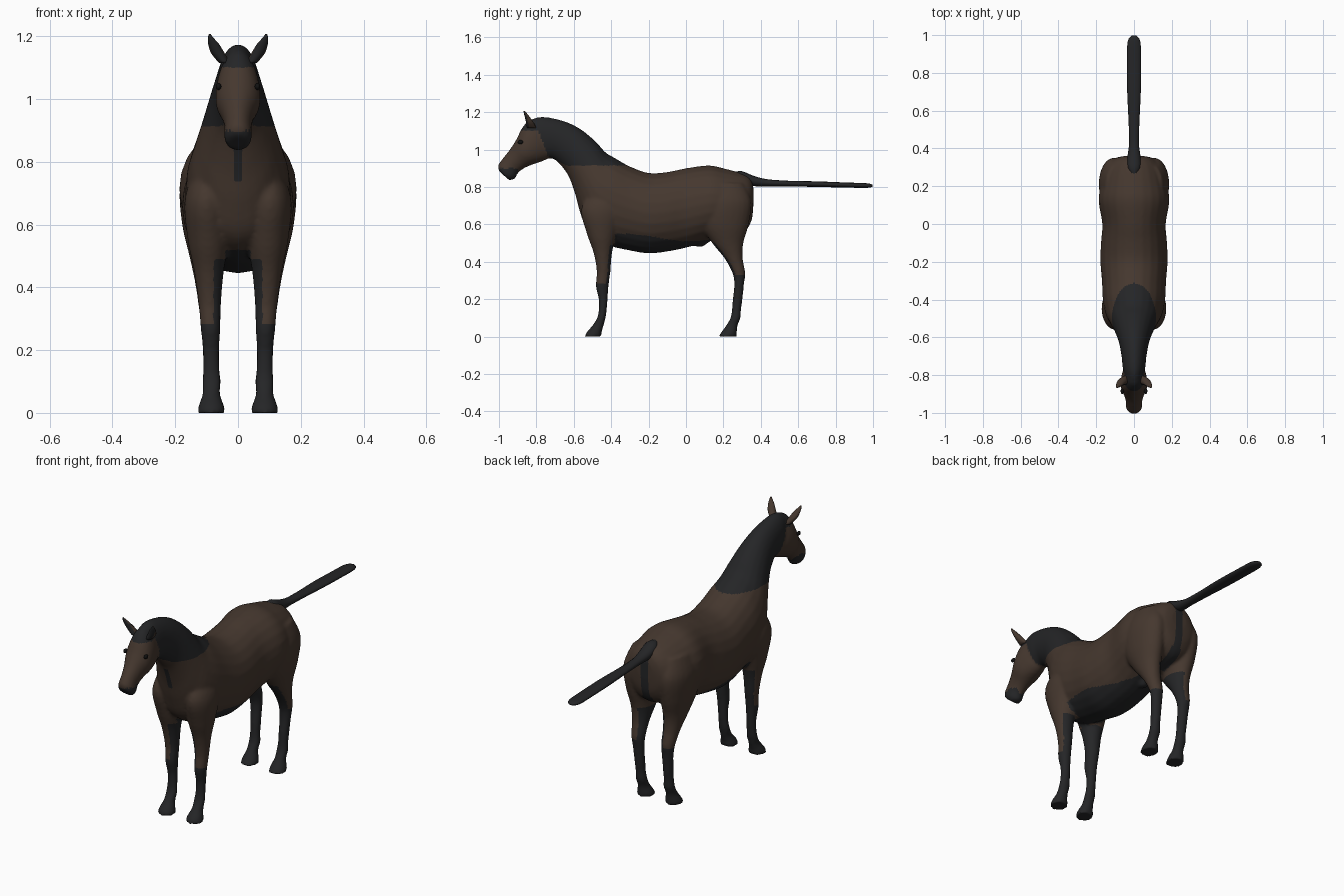
import bpy, bmesh, math
from mathutils import Vector

if "Cube" in bpy.data.objects:
    bpy.data.objects.remove(bpy.data.objects["Cube"])


def material(name, rgb):
    m = bpy.data.materials.new(name)
    m.diffuse_color = (*rgb, 1)
    m.use_nodes = True
    m.node_tree.nodes["Principled BSDF"].inputs["Base Color"].default_value = m.diffuse_color
    return m


BROWN = material("brown coat", (0.060, 0.039, 0.028))
DARK = material("charcoal hair", (0.018, 0.0185, 0.020))
EYE = material("black eye", (0.006, 0.006, 0.006))


def loft(name, rings, sides=24, steps=5):
    """Closed tube through elliptical rings (centre, half axis u, half axis v)."""
    rows = []
    for i in range(len(rings) - 1):
        p = [rings[max(0, min(len(rings) - 1, i + k))] for k in (-1, 0, 1, 2)]
        for s in range(steps):
            t = s / steps
            rows.append([b + 0.5 * t * ((c - a) + t * ((2 * a - 5 * b + 4 * c - d)
                         + t * (3 * (b - c) + d - a))) for a, b, c, d in zip(*p)])
    rows.append(rings[-1])
    bm = bmesh.new()
    loops = []
    for c, u, v in rows:
        angles = [2 * math.pi * k / sides for k in range(sides)]
        loops.append([bm.verts.new(c + u * math.cos(a) + v * math.sin(a)) for a in angles])
    for A, B in zip(loops, loops[1:]):
        for k in range(sides):
            bm.faces.new((A[k], A[(k + 1) % sides], B[(k + 1) % sides], B[k]))
    bm.faces.new(loops[0])
    bm.faces.new(loops[-1])
    bmesh.ops.recalc_face_normals(bm, faces=bm.faces)
    mesh = bpy.data.meshes.new(name)
    bm.to_mesh(mesh)
    bm.free()
    ob = bpy.data.objects.new(name, mesh)
    bpy.context.collection.objects.link(ob)
    return ob


def upright(top_y, top_z, low_y, low_z, w):
    """Ring between a topline point and an underline point."""
    t, b = Vector((0, top_y, top_z)), Vector((0, low_y, low_z))
    return (t + b) / 2, Vector((w, 0, 0)), (t - b) / 2


def level(z, y0, y1, x0, x1, side):
    """Horizontal ring filling a box at height z."""
    return (Vector((side * (x0 + x1) / 2, (y0 + y1) / 2, z)),
            Vector(((x1 - x0) / 2, 0, 0)), Vector((0, (y1 - y0) / 2, 0)))


def paint(ob, mats, rule):
    for m in mats:
        ob.data.materials.append(m)
    for f in ob.data.polygons:
        f.material_index = rule(f.center, f.normal)
        f.use_smooth = True


# Trunk and neck
trunk = [(.36, .80, .36, .70, .05), (.345, .845, .35, .62, .10), (.30, .872, .31, .56, .145),
         (.20, .90, .22, .53, .175), (.12, .915, .12, .51, .187), (0, .90, 0, .475, .168),
         (-.1, .88, -.1, .455, .175), (-.2, .875, -.2, .445, .178), (-.3, .91, -.3, .46, .17),
         (-.38, .955, -.42, .49, .165), (-.43, .985, -.52, .555, .15),
         (-.48, 1.04, -.565, .66, .125), (-.55, 1.10, -.595, .77, .10),
         (-.62, 1.14, -.635, .87, .08), (-.70, 1.165, -.70, .945, .066),
         (-.77, 1.175, -.75, .955, .06), (-.82, 1.165, -.77, .98, .05)]
# Head from poll to muzzle
head = [(-.79, 1.165, -.72, 1.0, .04), (-.84, 1.155, -.735, .955, .06),
        (-.877, 1.115, -.775, .935, .07), (-.907, 1.055, -.82, .92, .07),
        (-.942, 1.0, -.865, .90, .052), (-.978, .955, -.90, .873, .043),
        (-1.005, .915, -.915, .843, .044), (-1.0, .885, -.945, .836, .035)]
sheath = [(.03, .55, .03, .49, .02), (.08, .55, .08, .478, .03), (.14, .56, .13, .51, .02)]
# Legs as level rings: z, y range, x range
fore = [(0, -.542, -.45, .04, .13), (.025, -.53, -.45, .045, .125), (.06, -.50, -.44, .057, .113),
        (.1, -.475, -.43, .054, .114), (.14, -.467, -.424, .059, .111),
        (.2, -.467, -.419, .06, .112), (.27, -.482, -.414, .056, .119),
        (.35, -.477, -.404, .054, .126), (.45, -.495, -.395, .045, .14),
        (.55, -.53, -.37, .03, .16), (.68, -.56, -.33, .03, .17), (.8, -.5, -.33, .04, .13)]
hind = [(0, .173, .272, .04, .13), (.025, .19, .272, .045, .125), (.06, .215, .276, .057, .113),
        (.1, .238, .291, .054, .114), (.14, .245, .294, .059, .111), (.2, .25, .302, .059, .113),
        (.28, .258, .31, .057, .119), (.34, .248, .317, .054, .126), (.42, .205, .303, .05, .138),
        (.5, .14, .307, .04, .155), (.6, .08, .335, .03, .178), (.72, .07, .35, .03, .185),
        (.82, .1, .31, .04, .15)]

parts = [loft("trunk", [upright(*r) for r in trunk]),
         loft("head", [upright(*r) for r in head]),
         loft("sheath", [upright(*r) for r in sheath])]
for side in (-1, 1):
    parts.append(loft("fore_leg", [level(*r, side) for r in fore]))
    parts.append(loft("hind_leg", [level(*r, side) for r in hind]))

# Fuse the parts into one smooth skin
bpy.ops.object.select_all(action='DESELECT')
for p in parts:
    p.select_set(True)
body = parts[0]
bpy.context.view_layer.objects.active = body
bpy.ops.object.join()
body.name = "horse_body"
remesh = body.modifiers.new("fuse", 'REMESH')
remesh.mode = 'VOXEL'
remesh.voxel_size = 0.009
soft = body.modifiers.new("soften", 'SMOOTH')
soft.factor = 0.5
soft.iterations = 4
skin = bpy.data.meshes.new_from_object(body.evaluated_get(bpy.context.evaluated_depsgraph_get()))
body.modifiers.clear()
body.data = skin


def coat(c, n):
    """1 on dark points, 0 on brown coat."""
    x, y, z = abs(c.x), c.y, c.z
    inner = n.x * (1 if c.x > 0 else -1) < -0.35
    if y < -.3 and z > .74:
        behind_cheek = y > -.73 - (z - .95) * .41
        mane = behind_cheek and z > .915 + max(0, -.64 - y) * .5
        forelock = z > 1.1 and y < -.78
        muzzle = y < -.90 and z < .90
        throat = x < .013 and z < .86 and y < -.55
        return int(mane or forelock or muzzle or throat)
    if y < -.38:
        return int(z < .28 or (z < .49 and (inner or n.y > .6)) or (z < .52 and x < .04))
    if y < .13 and z > .4:
        return int(z < .53 + .02 * math.cos((y + .33) * 9))
    if z < .6:
        return int(z < .33 or (z < .5 and (inner or n.y < -.6)) or (x < .03 and y > .2))
    return int(x < .025 and y > .3)


paint(body, (BROWN, DARK), coat)

# Tail streaming backward
tail = [(.255, .84, .88, .015), (.30, .825, .884, .036), (.36, .805, .86, .034),
        (.43, .803, .842, .026), (.55, .803, .833, .029), (.7, .80, .83, .036),
        (.85, .797, .824, .037), (.965, .795, .82, .034), (.998, .802, .812, .012)]
tail_ob = loft("tail", [upright(y, z1, y, z0, w) for y, z0, z1, w in tail], 12, 3)
paint(tail_ob, (DARK,), lambda c, n: 0)

# Ears with dark fronts, and eyes
ear = [(1.115, -.85, -.80, .025, .06), (1.145, -.855, -.815, .042, .085),
       (1.175, -.862, -.836, .06, .095), (1.195, -.867, -.852, .078, .096),
       (1.207, -.868, -.862, .087, .093)]
for side, tag in ((-1, "right"), (1, "left")):
    e = loft(tag + "_ear", [level(*r, side) for r in ear], 12, 3)
    paint(e, (BROWN, DARK), lambda c, n: int(n.y < -.3))
    bpy.ops.mesh.primitive_uv_sphere_add(segments=12, ring_count=8, radius=1,
                                         location=(side * .062, -.885, 1.04))
    eye = bpy.context.object
    eye.name = tag + "_eye"
    eye.scale = (.009, .015, .011)
    paint(eye, (EYE,), lambda c, n: 0)
